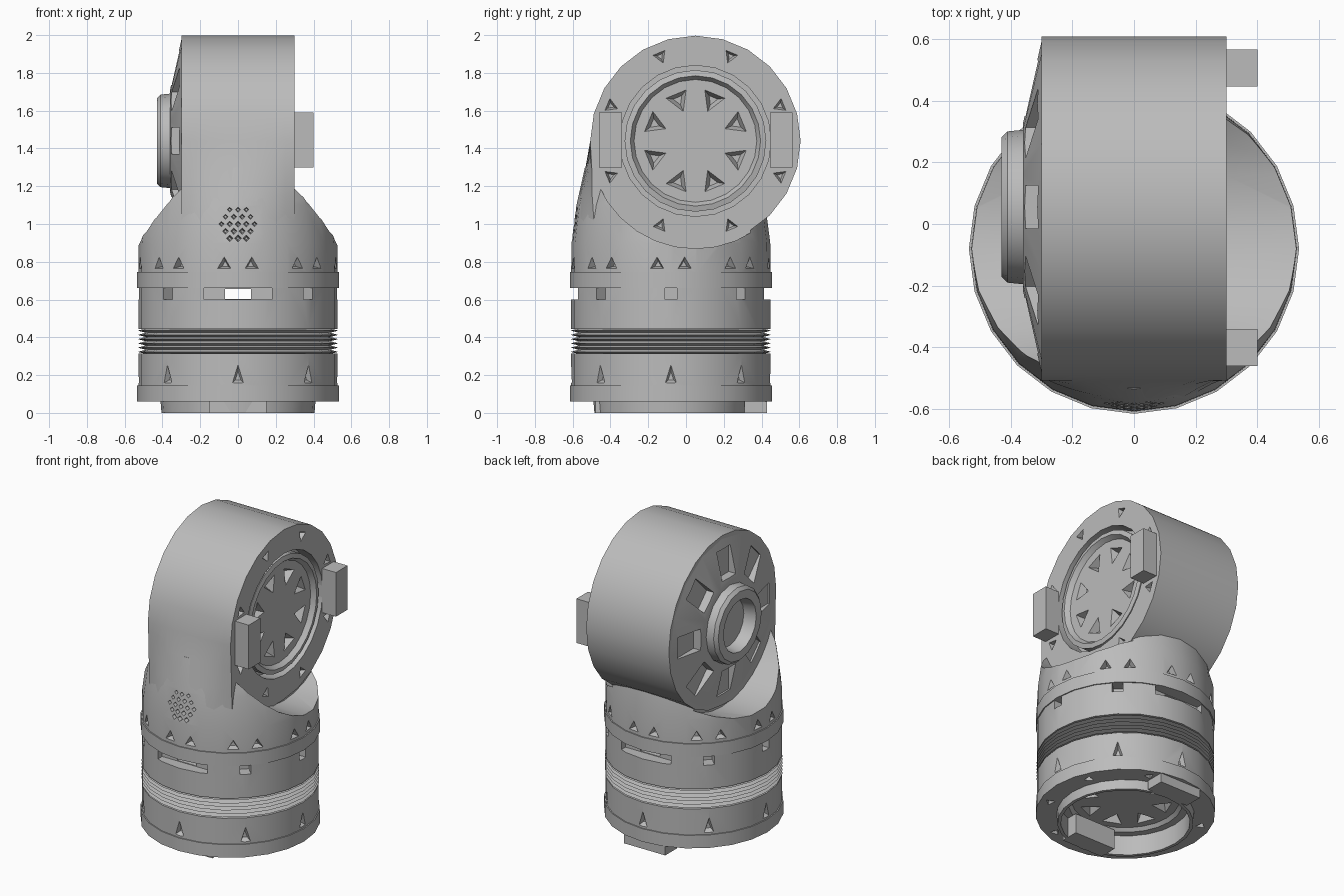
import bpy, bmesh
from math import pi, sin, cos, sqrt, radians
from mathutils import Matrix

cube = bpy.data.objects.get("Cube")
if cube:
    bpy.data.objects.remove(cube, do_unlink=True)

GREY = (0.5, 0.5, 0.5, 1)
mat = bpy.data.materials.new("plain_grey")
mat.use_nodes = True
mat.diffuse_color = GREY
mat.node_tree.nodes["Principled BSDF"].inputs["Base Color"].default_value = GREY

parts = []
R = Matrix.Rotation


def move(x, y, z):
    return Matrix.Translation((x, y, z))


def scale(x, y, z):
    return Matrix.Diagonal((x, y, z, 1))


def finish(name, bm, cutter=None):
    """Turn a bmesh into a part, optionally carved by a cutter bmesh."""
    def make(n, b):
        bmesh.ops.recalc_face_normals(b, faces=b.faces)
        me = bpy.data.meshes.new(n)
        b.to_mesh(me)
        b.free()
        ob = bpy.data.objects.new(n, me)
        bpy.context.collection.objects.link(ob)
        return ob
    ob = make(name, bm)
    ob.data.materials.append(mat)
    if cutter:
        cut = make(name + "_cutter", cutter)
        mod = ob.modifiers.new("carve", 'BOOLEAN')
        mod.operation, mod.solver, mod.object = 'DIFFERENCE', 'EXACT', cut
        mod.use_self = True
        dg = bpy.context.evaluated_depsgraph_get()
        me = bpy.data.meshes.new_from_object(ob.evaluated_get(dg))
        ob.modifiers.clear()
        ob.data = me
        bpy.data.objects.remove(cut, do_unlink=True)
    parts.append(ob)


def lathe(profile, frame, seg=24):
    """Solid of revolution from (radius, height) points, capped at both ends."""
    bm = bmesh.new()
    rings = [[bm.verts.new(frame @ move(r * cos(2 * pi * k / seg), r * sin(2 * pi * k / seg), h).to_translation())
              for k in range(seg)] for r, h in profile]
    for a, b in zip(rings, rings[1:]):
        for k in range(seg):
            n = (k + 1) % seg
            bm.faces.new((a[k], a[n], b[n], b[k]))
    bm.faces.new(rings[0])
    bm.faces.new(rings[-1])
    return bm


def box(bm, frame, size):
    bmesh.ops.create_cube(bm, size=1, matrix=frame @ scale(*size))


def wedge(bm, frame, radius, depth, sides=3):
    """Tapered notch, wide end outwards along local z."""
    bmesh.ops.create_cone(bm, cap_ends=True, segments=sides, radius1=radius * 0.3,
                          radius2=radius, depth=depth, matrix=frame)


def around(frame, r, h=0, n=8, start=0):
    for k in range(n):
        yield frame @ R(start + 2 * pi * k / n, 4, 'Z') @ move(r, 0, h)


def star(bm, frame, h):
    """Eight radial pockets of a joint plate, pointing inwards."""
    for f in around(frame, 0.235, h, start=pi / 8):
        wedge(bm, f @ TURN, 0.095, 0.08)


# Frames: trunk axis, joint axis on either side, underside
TRUNK = move(0, -0.08, 0)
LEFT = move(0.3, 0.05, 1.44) @ R(pi / 2, 4, 'Y')
RIGHT = move(-0.3, 0.055, 1.44) @ R(-pi / 2, 4, 'Y')
UNDER = move(0, -0.08, 0.06) @ R(pi, 4, 'X')
OUT = R(pi / 2, 4, 'Y')
TURN = R(pi / 2, 4, 'Z')

# Base ring with a deep recessed joint plate underneath
cut = bmesh.new()
star(cut, UNDER, -0.1)
for f in around(UNDER, 0.47, start=pi / 8):
    wedge(cut, f, 0.05, 0.06)
finish("base_ring", lathe([(0.32, 0.15), (0.34, 0.13), (0.385, 0.13), (0.385, 0), (0.405, 0), (0.41, 0.06),
                           (0.535, 0.06), (0.535, 0.145), (0.45, 0.145), (0.45, 0.235)], TRUNK), cut)
bm = bmesh.new()
for y in (-0.42, 0.37):
    box(bm, move(0, y, 0.065), (0.3, 0.12, 0.13))
finish("base_pads", bm)

# Lower band with narrow spiked notches
cut = bmesh.new()
for f in around(TRUNK, 0.528, 0.19, start=pi / 2):
    wedge(cut, f @ scale(1, 1, 1.8) @ OUT @ TURN, 0.055, 0.06)
finish("lower_band", lathe([(0.45, 0.23), (0.45, 0.14), (0.528, 0.14), (0.528, 0.315)], TRUNK), cut)

# Ribbed bellows
ribs = []
for i in range(6):
    z = 0.312 + i * 0.0225
    ribs += [(0.49, z), (0.53, z + 0.011)]
finish("bellows", lathe(ribs + [(0.49, 0.447)], TRUNK))

# Upper band with windows and a slot right through
cut = bmesh.new()
for k, f in enumerate(around(TRUNK, 0.52, 0.63)):
    box(cut, f, (0.14, 0.36 if k in (2, 6) else 0.065, 0.06))
box(cut, move(0, -0.08, 0.63), (0.14, 0.96, 0.052))
finish("upper_band", lathe([(0.528, 0.445), (0.528, 0.67)], TRUNK), cut)
finish("upper_ring", lathe([(0.535, 0.66), (0.535, 0.745)], TRUNK))


def grille(bm):
    """Round cluster of small pits on the front."""
    for i in range(-3, 4):
        for j in range(-3, 4):
            x, z = 0.044 * (i + j / 2), 0.038 * j
            if x * x + z * z < 0.0105:
                wedge(bm, move(x, -0.59, 1.0 + z) @ R(pi / 2, 4, 'X'), 0.024, 0.08, 4)


def left_face(bm):
    """Joint recess and rim notches of the left side."""
    bmesh.ops.create_cone(bm, cap_ends=True, segments=24, radius1=0.4, radius2=0.4, depth=0.2, matrix=LEFT)
    for f in around(LEFT, 0.485, start=pi / 8):
        wedge(bm, f @ TURN, 0.06, 0.07)


# Shoulder: trunk top scooped out around the joint on both sides
cut = bmesh.new()
for s in (-1, 1):
    bmesh.ops.create_cone(cut, cap_ends=True, segments=32, radius1=0.56, radius2=0.56, depth=0.7,
                          matrix=move(s * 0.645, 0.05, 1.43) @ OUT)
for side in (-0.14, 0.14):
    for f in around(TRUNK, 0.525, 0.785, start=side):
        wedge(cut, f @ OUT @ TURN, 0.064, 0.08)
grille(cut)
left_face(cut)
finish("shoulder", lathe([(0.528, 0.74), (0.526, 0.9), (0.5, 1.1), (0.455, 1.3)], TRUNK), cut)

# Joint housing: rounded slab whose front blends into the round trunk
arc = [(0.05 + 0.557 * cos(radians(a)), 1.44 + 0.557 * sin(radians(a)), 0) for a in range(180, -91, -15)]
front = [(-0.6, 0.87), (-0.59, 1.0), (-0.565, 1.15), (-0.532, 1.3)]
profile = arc + [(y, z, min(1.1, (1.44 - z) / 0.4)) for y, z in front]
bm = bmesh.new()
rows = []
for i in range(13):
    x = -0.3 + i * 0.05
    drop = 0.525 - sqrt(0.525 ** 2 - x * x)
    rows.append([bm.verts.new((x, y + drop * t, z)) for y, z, t in profile])
for a, b in zip(rows, rows[1:]):
    for k in range(len(a)):
        n = (k + 1) % len(a)
        bm.faces.new((a[k], a[n], b[n], b[k]))
bm.faces.new(rows[0])
bm.faces.new(rows[-1])
cut = bmesh.new()
left_face(cut)
grille(cut)
finish("joint_housing", bm, cut)

# Left joint plate sunk in the housing, with two drive pads
cut = bmesh.new()
star(cut, LEFT, -0.04)
finish("left_joint_plate", lathe([(0.375, -0.12), (0.375, -0.012), (0.345, -0.005), (0.325, -0.035)], LEFT), cut)
bm = bmesh.new()
for y in (-0.4, 0.505):
    box(bm, move(0.33, y, 1.445), (0.14, 0.12, 0.29))
finish("drive_pads", bm)

# Right hub: shallow cone with pockets and a raised hollow boss
cut = bmesh.new()
for f in around(RIGHT, 0.385, 0.02):
    box(cut, f, (0.18, 0.14, 0.15))
finish("right_hub", lathe([(0.535, -0.02), (0.535, 0), (0.27, 0.06), (0.25, 0.06), (0.245, 0.11),
                           (0.225, 0.13), (0.17, 0.13), (0.155, 0.05)], RIGHT, 16), cut)

# Smooth shading with sharp edges kept
bpy.ops.object.select_all(action='DESELECT')
for ob in parts:
    ob.select_set(True)
bpy.context.view_layer.objects.active = parts[0]
bpy.ops.object.shade_smooth_by_angle(angle=radians(30))
